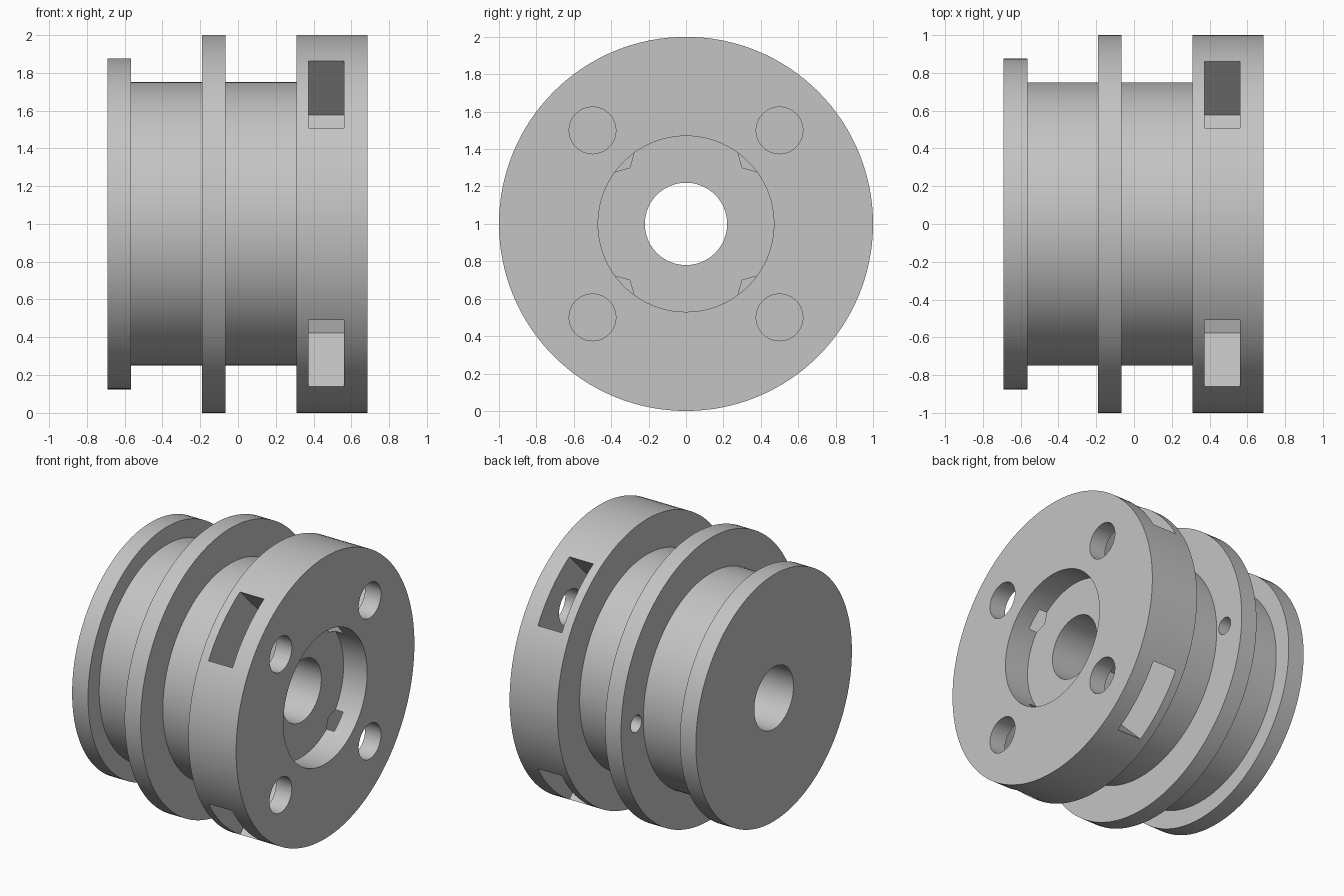
import bpy, bmesh
from math import cos, sin, pi, radians

cube = bpy.data.objects.get("Cube")
if cube:
    bpy.data.objects.remove(cube, do_unlink=True)

AXIS_Z = 1.0
SEGMENTS = 128

grey = bpy.data.materials.new("plain grey")
grey.use_nodes = True
colour = (0.55, 0.55, 0.55, 1)
grey.diffuse_color = colour
grey.node_tree.nodes["Principled BSDF"].inputs["Base Color"].default_value = colour


def finish(name, bm):
    bmesh.ops.recalc_face_normals(bm, faces=bm.faces)
    mesh = bpy.data.meshes.new(name)
    bm.to_mesh(mesh)
    bm.free()
    mesh.materials.append(grey)
    obj = bpy.data.objects.new(name, mesh)
    bpy.context.collection.objects.link(obj)
    return obj


def lathe(name, profile):
    """Revolve a closed (x, radius) outline round the x axis."""
    bm = bmesh.new()
    rings = []
    for i in range(SEGMENTS):
        a = 2 * pi * i / SEGMENTS
        rings.append([bm.verts.new((x, r * cos(a), AXIS_Z + r * sin(a)))
                      for x, r in profile])
    n = len(profile)
    for i, ring in enumerate(rings):
        after = rings[(i + 1) % SEGMENTS]
        for j in range(n):
            k = (j + 1) % n
            bm.faces.new((ring[j], ring[k], after[k], after[j]))
    return finish(name, bm)


def prism(name, outline, x0, x1):
    """Extrude a (y, z) outline, measured from the axis, along x."""
    bm = bmesh.new()
    face = bm.faces.new([bm.verts.new((x0, y, AXIS_Z + z)) for y, z in outline])
    new = bmesh.ops.extrude_face_region(bm, geom=[face])["geom"]
    verts = [v for v in new if isinstance(v, bmesh.types.BMVert)]
    bmesh.ops.translate(bm, verts=verts, vec=(x1 - x0, 0, 0))
    return finish(name, bm)


def circle(y, z, r, n=48):
    return [(y + r * cos(2 * pi * i / n), z + r * sin(2 * pi * i / n))
            for i in range(n)]


def cut(target, cutter):
    cutter.hide_render = True
    mod = target.modifiers.new("cut", 'BOOLEAN')
    mod.operation = 'DIFFERENCE'
    mod.solver = 'EXACT'
    mod.object = cutter
    bpy.context.view_layer.objects.active = target
    bpy.ops.object.modifier_apply(modifier=mod.name)
    bpy.data.objects.remove(cutter, do_unlink=True)


# Hub with three flanges, a centre bore and a recess in the wide flange
BORE, BODY, RIM = 0.22, 0.75, 1.0
hub = lathe("flanged_hub", [
    (-0.69, BORE), (-0.69, 0.875), (-0.565, 0.875), (-0.565, BODY),
    (-0.19, BODY), (-0.19, RIM), (-0.065, RIM), (-0.065, BODY),
    (0.31, BODY), (0.31, RIM), (0.685, RIM), (0.685, 0.47),
    (0.5, 0.47), (0.5, BORE)])

# Nut pockets open to the rim, with pointed inner ends, and their bolt holes
pocket = [(0.425, 0), (0.565, 0.25), (1.2, 0.25), (1.2, -0.25), (0.565, -0.25)]
for i in range(4):
    a = radians(45 + 90 * i)
    outline = [(s * cos(a) - t * sin(a), s * sin(a) + t * cos(a))
               for s, t in pocket]
    cut(hub, prism("nut_pocket", outline, 0.372, 0.56))
    hole = circle(0.707 * cos(a), 0.707 * sin(a), 0.125)
    cut(hub, prism("bolt_hole", hole, 0.45, 0.8))

# Small hole through the middle flange
cut(hub, prism("cord_hole", circle(0.83, 0, 0.06), -0.3, 0.0))

# Smooth round walls, sharp rims
bpy.ops.object.select_all(action='DESELECT')
hub.select_set(True)
bpy.context.view_layer.objects.active = hub
bpy.ops.object.shade_smooth_by_angle(angle=radians(30))
